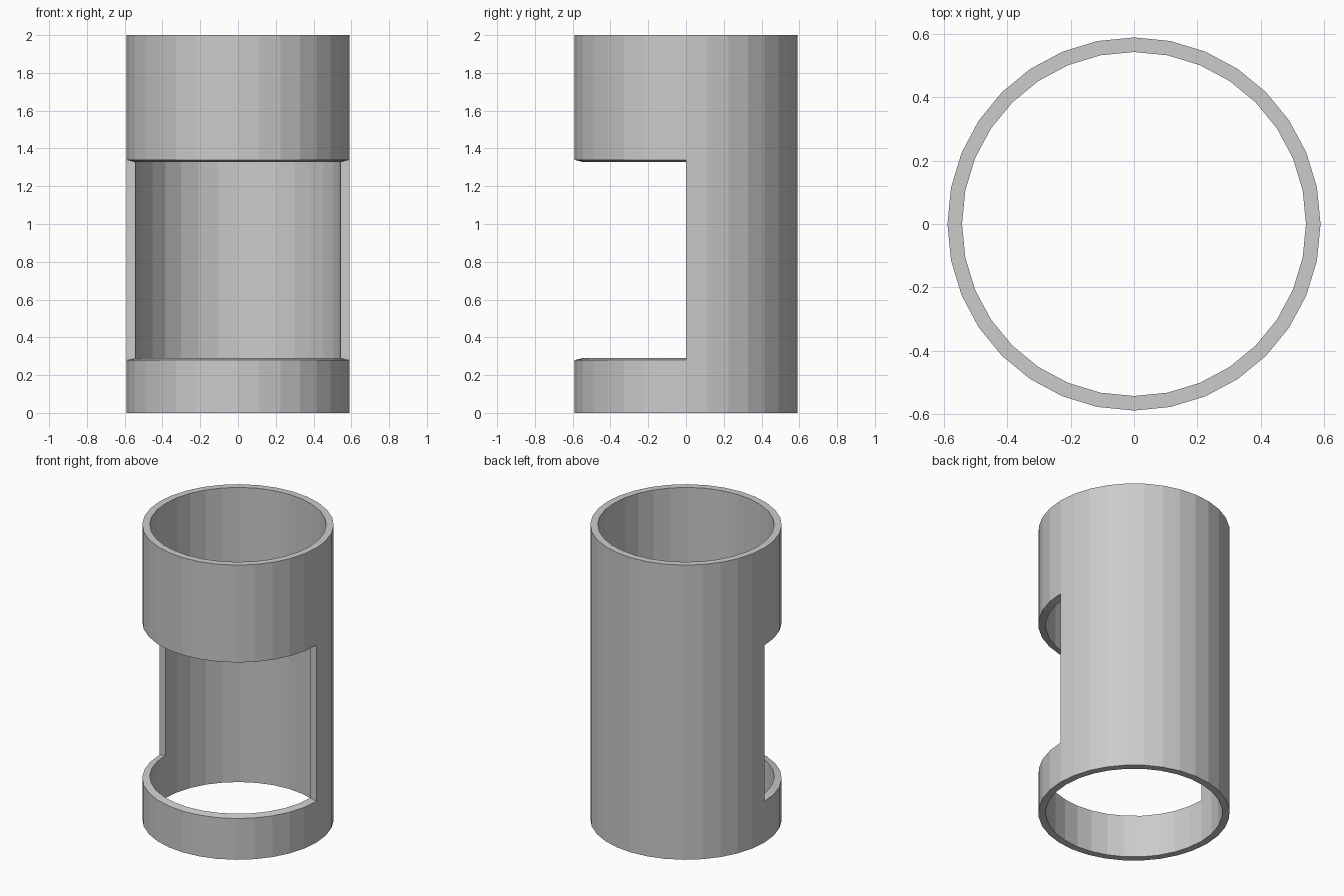
import bpy, bmesh
from math import cos, sin, pi

if "Cube" in bpy.data.objects:
    bpy.data.objects.remove(bpy.data.objects["Cube"])

SIDES = 32
bm = bmesh.new()


def ring_stack(radius, heights):
    """Rings of vertices, one per height."""
    return [[bm.verts.new((radius * cos(2 * pi * k / SIDES),
                           radius * sin(2 * pi * k / SIDES), z))
             for k in range(SIDES)] for z in heights]


# Outer and inner walls; the window edges slope slightly through the wall
outer = ring_stack(0.589, (0, 0.28, 1.339, 2))
inner = ring_stack(0.543, (0, 0.291, 1.328, 2))

# Wall panels, leaving the front half of the middle band open
for band in range(3):
    for k in range(SIDES):
        if band == 1 and k >= SIDES // 2:
            continue
        n = (k + 1) % SIDES
        for wall in (outer, inner):
            bm.faces.new((wall[band][k], wall[band][n],
                          wall[band + 1][n], wall[band + 1][k]))

# Top and bottom rims, plus window sill and lintel on the front half
for row in range(4):
    for k in range(SIDES // 2 if row in (1, 2) else 0, SIDES):
        n = (k + 1) % SIDES
        bm.faces.new((outer[row][k], outer[row][n], inner[row][n], inner[row][k]))

# Upright window jambs
for k in (0, SIDES // 2):
    bm.faces.new((outer[1][k], outer[2][k], inner[2][k], inner[1][k]))

bmesh.ops.recalc_face_normals(bm, faces=bm.faces)
mesh = bpy.data.meshes.new("windowed_tube")
bm.to_mesh(mesh)
bm.free()
bpy.context.collection.objects.link(bpy.data.objects.new("windowed_tube", mesh))
